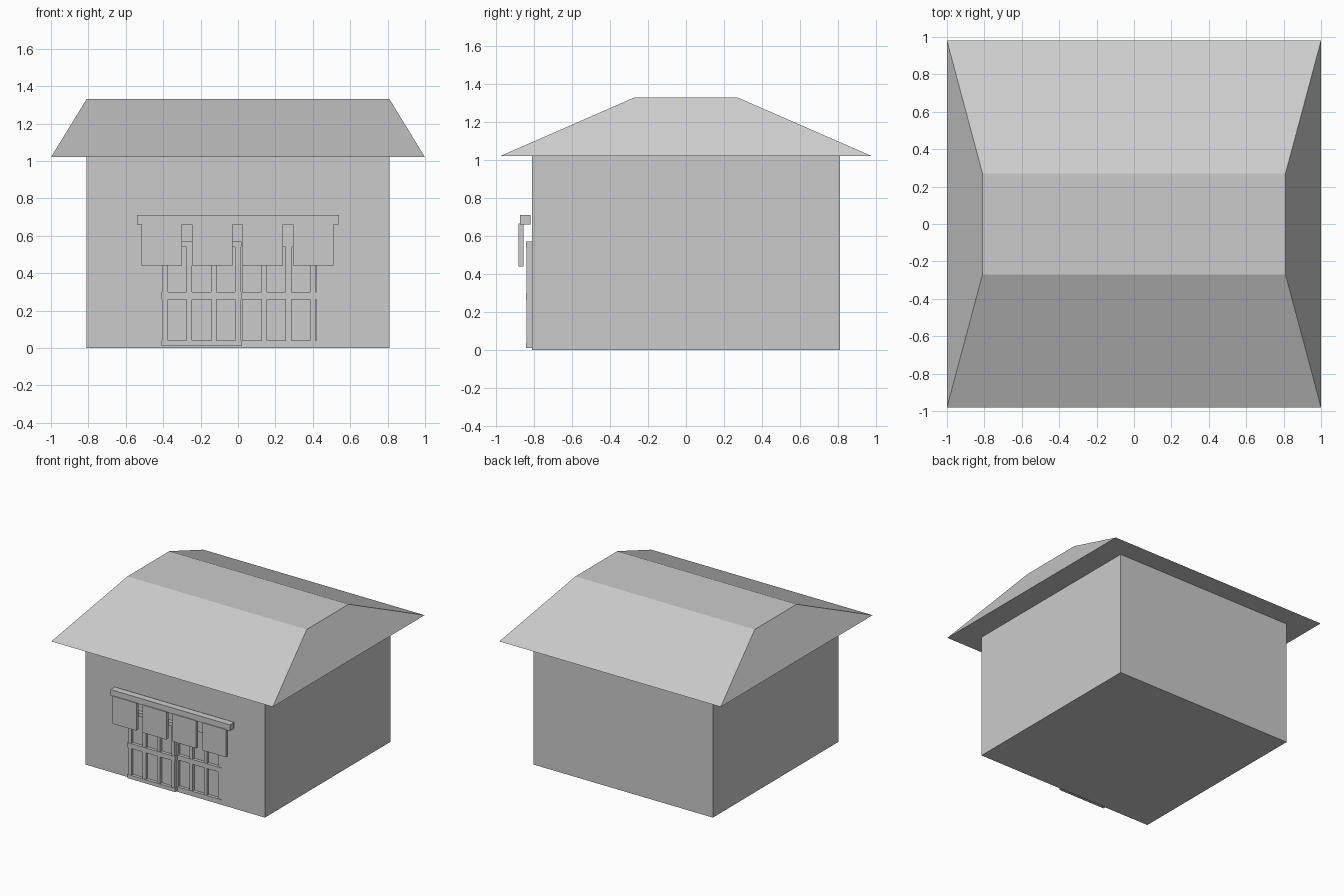
import bpy
import bmesh

cube = bpy.data.objects.get("Cube")
if cube:
    bpy.data.objects.remove(cube, do_unlink=True)

GREY = (0.6, 0.6, 0.6, 1.0)
mat = bpy.data.materials.new("plain grey")
mat.use_nodes = True
mat.diffuse_color = GREY
mat.node_tree.nodes["Principled BSDF"].inputs["Base Color"].default_value = GREY


def finish(name, bm):
    """Turn a bmesh into a named grey object."""
    bmesh.ops.recalc_face_normals(bm, faces=bm.faces)
    mesh = bpy.data.meshes.new(name)
    bm.to_mesh(mesh)
    bm.free()
    mesh.materials.append(mat)
    obj = bpy.data.objects.new(name, mesh)
    bpy.context.collection.objects.link(obj)
    return obj


def add_box(bm, x, y, z):
    """Add a box given its (min, max) range on each axis."""
    verts = bmesh.ops.create_cube(bm, size=1)["verts"]
    for v in verts:
        v.co = [lo if c < 0 else hi for c, (lo, hi) in zip(v.co, (x, y, z))]


def box(name, x, y, z):
    bm = bmesh.new()
    add_box(bm, x, y, z)
    return finish(name, bm)


WALL = 0.81
EAVE_Z = 1.02
DOOR_W, DOOR_T = 0.43, 0.033
DOOR_Z = (0.01, 0.57)
RIGHT_DOOR_X = -0.41
LEFT_DOOR_X = -0.01

# Walls, with a shallow pocket for the inner sliding door
walls = box("walls", (-WALL, WALL), (-WALL, WALL), (0, EAVE_Z))
pocket = box("door_pocket_cutter", (LEFT_DOOR_X, LEFT_DOOR_X + DOOR_W),
             (-WALL - 0.1, -WALL + DOOR_T), DOOR_Z)
pocket.hide_render = True
pocket.hide_viewport = True
pocket.display_type = 'WIRE'
cut = walls.modifiers.new("door pocket", 'BOOLEAN')
cut.operation = 'DIFFERENCE'
cut.solver = 'EXACT'
cut.object = pocket

# Hipped roof with a flat top and flat soffit
bm = bmesh.new()
rings = []
for hx, hy, z in ((1.0, 0.98, EAVE_Z), (WALL, 0.27, 1.33)):
    rings.append([bm.verts.new((sx * hx, sy * hy, z))
                  for sx, sy in ((-1, -1), (1, -1), (1, 1), (-1, 1))])
    bm.faces.new(rings[-1])
low, high = rings
for i in range(4):
    j = (i + 1) % 4
    bm.faces.new((low[i], low[j], high[j], high[i]))
finish("roof", bm)


def lattice_door(name, x0, front):
    """Sliding door: back panel, four stiles and three slightly proud rails."""
    back = front + DOOR_T
    x1 = x0 + DOOR_W
    bm = bmesh.new()
    add_box(bm, (x0 + 0.005, x1 - 0.005), (front + 0.025, back), DOOR_Z)
    stile = 0.03
    step = (DOOR_W - stile - 0.01) / 3
    for i in range(4):
        x = x0 + 0.005 + i * step
        add_box(bm, (x, x + stile), (front + 0.004, back), DOOR_Z)
    for z in ((0.01, 0.04), (0.26, 0.30), (0.54, 0.57)):
        add_box(bm, (x0, x1), (front, back), z)
    return finish(name, bm)


# Outer door stands proud of the wall, inner door is flush with it
lattice_door("right_sliding_door", RIGHT_DOOR_X, -WALL - DOOR_T)
lattice_door("left_sliding_door", LEFT_DOOR_X, -WALL)

# Curtain rail and the four hanging curtain panels
box("curtain_rail", (-0.54, 0.54), (-0.875, -0.82), (0.66, 0.71))
for i in range(4):
    x = -0.515 + i * 0.27
    box(f"curtain_panel_{i + 1}", (x, x + 0.215), (-0.882, -0.856), (0.44, 0.665))
